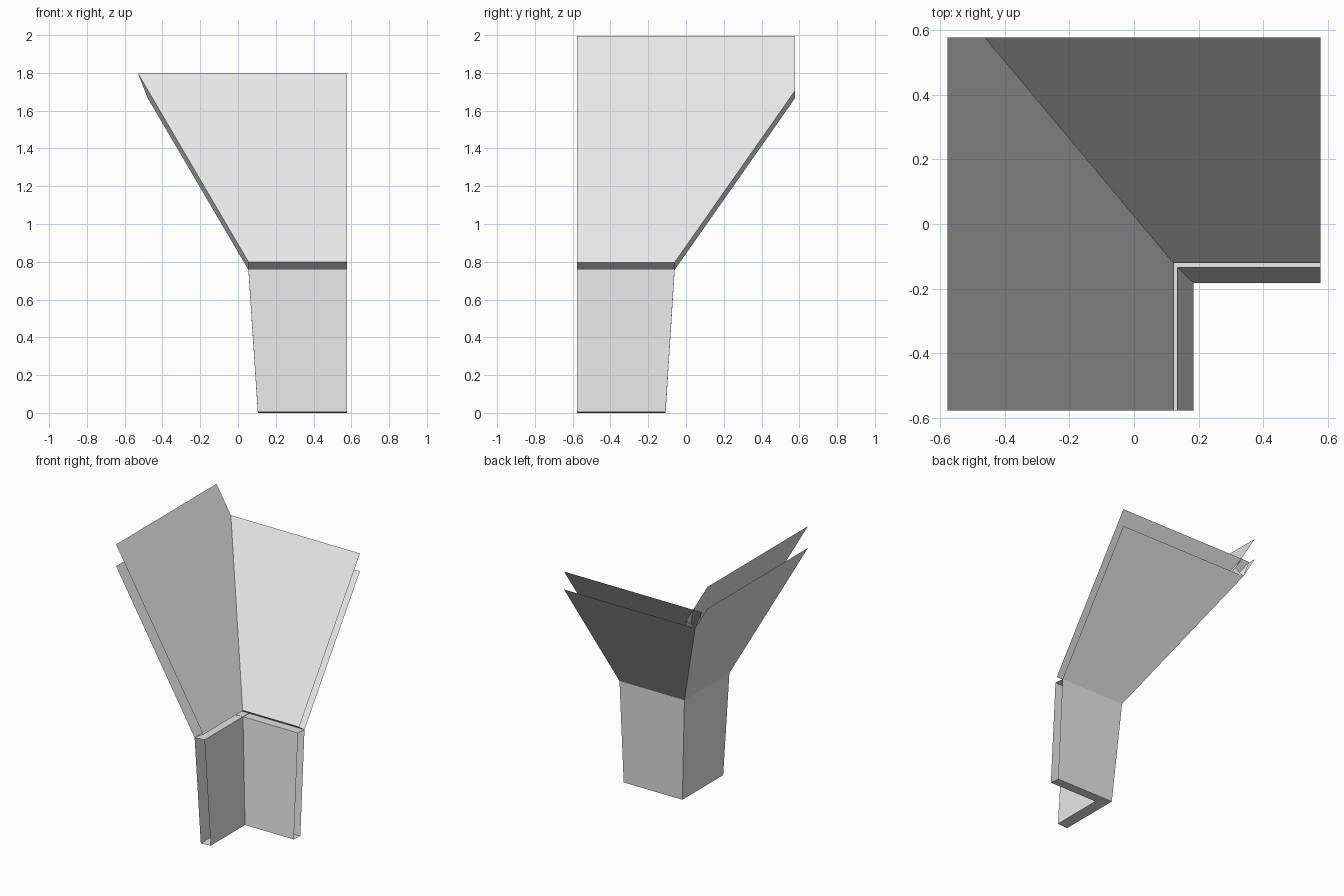
import bpy
import bmesh
from mathutils import Vector

default_cube = bpy.data.objects.get("Cube")
if default_cube:
    bpy.data.objects.remove(default_cube, do_unlink=True)

HALF = 0.578  # half width of the square plan that trims every panel

# Single plain grey
grey = bpy.data.materials.new("light_grey")
grey.use_nodes = True
colour = (0.8, 0.8, 0.8, 1.0)
grey.diffuse_color = colour
grey.node_tree.nodes["Principled BSDF"].inputs["Base Color"].default_value = colour

# Outer corner line: foot, bend and flared top
foot = Vector((0.105, -0.108, 0.0))
bend = Vector((0.055, -0.06, 0.757))
tip = Vector((-0.48, 0.58, 1.67))
far_tip = bend + (tip - bend) * 1.5


def panel(name, low, high, run, inward, thickness):
    """Slab running from the corner line, hollow and open where trimmed."""
    run, inward = Vector(run), Vector(inward)
    normal = run.cross(high - low).normalized()
    if normal.dot(inward) < 0:
        normal.negate()
    outline = [low, high, high + run * 3, low + run * 3]

    bm = bmesh.new()
    outer = [bm.verts.new(p) for p in outline]
    inner = [bm.verts.new(p + normal * thickness) for p in outline]
    bm.faces.new(outer)
    bm.faces.new(inner)
    for i in range(4):
        j = (i + 1) % 4
        bm.faces.new((outer[i], outer[j], inner[j], inner[i]))
    bmesh.ops.recalc_face_normals(bm, faces=bm.faces)

    # Trim to the square plan, leaving the cut ends open
    for axis in (Vector((1, 0, 0)), Vector((0, 1, 0))):
        for side in (axis, -axis):
            bmesh.ops.bisect_plane(
                bm, geom=bm.verts[:] + bm.edges[:] + bm.faces[:],
                plane_co=side * HALF, plane_no=side, clear_outer=True)

    mesh = bpy.data.meshes.new(name)
    bm.to_mesh(mesh)
    bm.free()
    mesh.materials.append(grey)
    obj = bpy.data.objects.new(name, mesh)
    bpy.context.collection.objects.link(obj)


# Two wings: one runs forward on the right, the other runs left at the back
for wing, run, inward, thickness in (
        ("right", (0, -1, 0), (1, 0, 0), 0.08),
        ("back", (1, 0, 0), (0, -1, 0), 0.075)):
    panel(wing + "_lower_wall", foot, bend, run, inward, thickness)
    panel(wing + "_flared_panel", bend, far_tip, run, inward, thickness)
